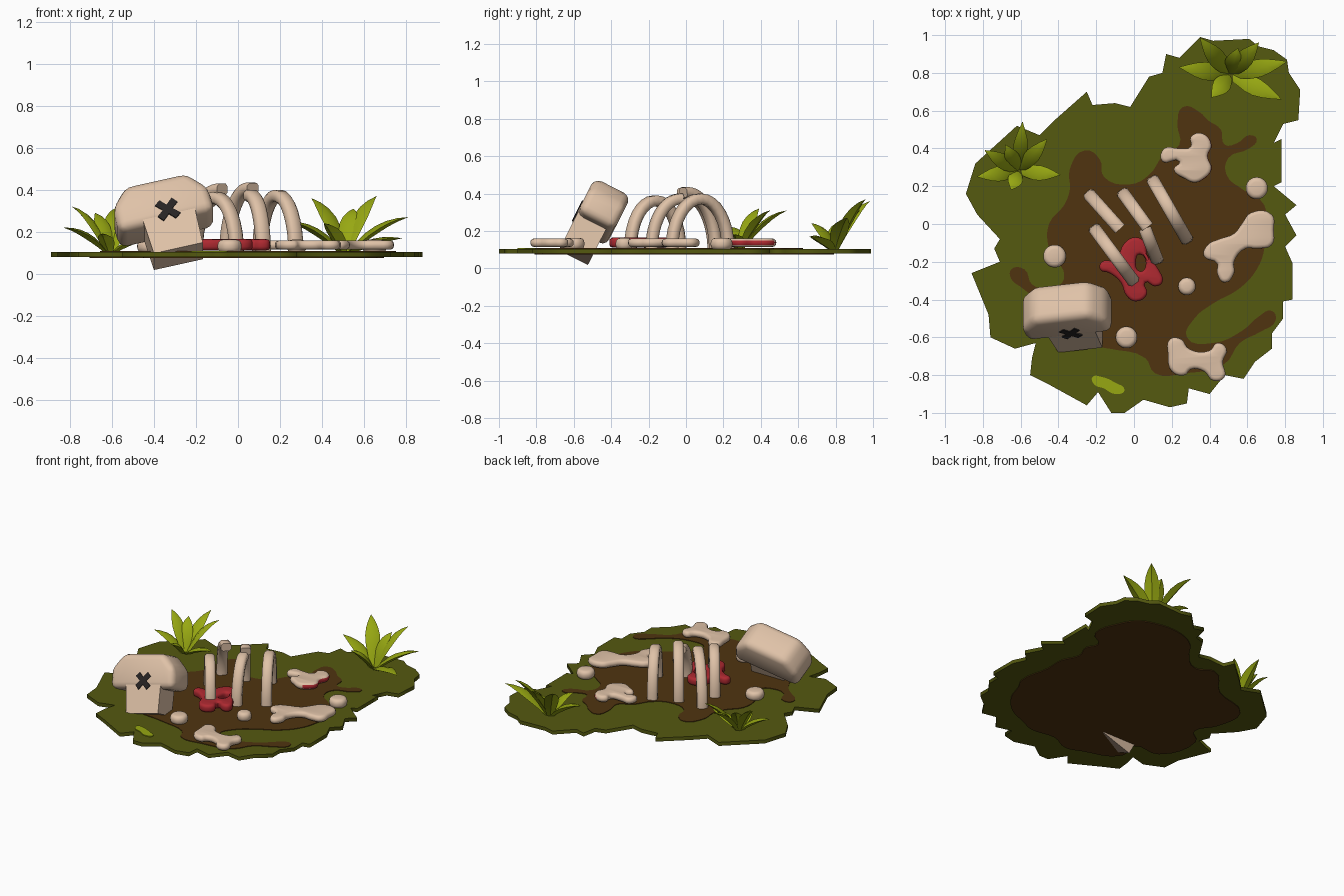
import bpy, bmesh, math
from mathutils import Vector, Matrix

if "Cube" in bpy.data.objects:
    bpy.data.objects.remove(bpy.data.objects["Cube"])


def material(name, rgb):
    m = bpy.data.materials.new(name)
    m.diffuse_color = (*rgb, 1)
    m.use_nodes = True
    m.node_tree.nodes["Principled BSDF"].inputs["Base Color"].default_value = m.diffuse_color
    return m


GRASS = material("grass_green", (0.09, 0.10, 0.005))
DIRT = material("dirt_brown", (0.08, 0.034, 0.005))
BONE = material("bone", (0.74, 0.54, 0.39))
MEAT = material("meat_red", (0.42, 0.022, 0.03))
LEAF = material("leaf_green", (0.31, 0.39, 0.006))
DARK = material("eye_dark", (0.02, 0.017, 0.017))


def finish(name, bm, mat, angle=None):
    bmesh.ops.remove_doubles(bm, verts=bm.verts, dist=1e-5)
    bmesh.ops.recalc_face_normals(bm, faces=bm.faces)
    me = bpy.data.meshes.new(name)
    bm.to_mesh(me)
    bm.free()
    me.materials.clear()
    me.materials.append(mat)
    for p in me.polygons:
        p.material_index = 0
    ob = bpy.data.objects.new(name, me)
    bpy.context.collection.objects.link(ob)
    if angle:
        bpy.ops.object.select_all(action='DESELECT')
        ob.select_set(True)
        bpy.context.view_layer.objects.active = ob
        bpy.ops.object.shade_smooth_by_angle(angle=math.radians(angle))
    return ob


def slab(name, outlines, z0, z1, mat, bevel=0.0, smooth=True, angle=None):
    """Filled outline (later outlines are holes) with thickness and rounded rim."""
    cu = bpy.data.curves.new(name, 'CURVE')
    cu.dimensions, cu.fill_mode, cu.resolution_u = '2D', 'BOTH', 4
    cu.extrude = (z1 - z0) / 2 - bevel
    cu.bevel_depth, cu.bevel_resolution, cu.offset = bevel, 2, -bevel
    for pts in outlines:
        s = cu.splines.new('BEZIER' if smooth else 'POLY')
        store = s.bezier_points if smooth else s.points
        store.add(len(pts) - 1)
        for p, (x, y) in zip(store, pts):
            if smooth:
                p.co = (x, y, 0)
                p.handle_left_type = p.handle_right_type = 'AUTO'
            else:
                p.co = (x, y, 0, 1)
        s.use_cyclic_u = True
    tmp = bpy.data.objects.new(name + "_tmp", cu)
    bpy.context.collection.objects.link(tmp)
    bpy.context.view_layer.update()
    me = bpy.data.meshes.new_from_object(tmp.evaluated_get(bpy.context.evaluated_depsgraph_get()))
    bm = bmesh.new()
    bm.from_mesh(me)
    bpy.data.objects.remove(tmp)
    bpy.data.curves.remove(cu)
    bpy.data.meshes.remove(me)
    bmesh.ops.translate(bm, verts=bm.verts, vec=(0, 0, (z0 + z1) / 2))
    return finish(name, bm, mat, angle)


def loft(name, rings, mat, angle):
    """Skin a list of equal-sized closed rings and cap the ends."""
    bm = bmesh.new()
    vs = [[bm.verts.new(p) for p in r] for r in rings]
    n = len(vs[0])
    for a, b in zip(vs, vs[1:]):
        for i in range(n):
            bm.faces.new((a[i], a[(i + 1) % n], b[(i + 1) % n], b[i]))
    bm.faces.new(vs[0])
    bm.faces.new(vs[-1])
    return finish(name, bm, mat, angle)


# Ragged grass disc
GROUND = [(.35, .99), (.42, .97), (.61, .98), (.66, .94), (.74, .92), (.81, .87), (.82, .8), (.88, .71),
          (.87, .55), (.79, .53), (.74, .43), (.78, .45), (.78, .33), (.78, .22), (.74, .2), (.86, .1),
          (.8, .05), (.86, -.06), (.8, -.12), (.84, -.21), (.84, -.4), (.79, -.41), (.79, -.5), (.73, -.58),
          (.73, -.66), (.64, -.73), (.58, -.82), (.48, -.8), (.4, -.9), (.29, -.87), (.28, -.95), (.19, -.97),
          (.05, -.93), (-.05, -1), (-.12, -1), (-.19, -.89), (-.25, -.96), (-.45, -.85), (-.55, -.8),
          (-.54, -.71), (-.52, -.63), (-.63, -.66), (-.76, -.6), (-.77, -.48), (-.86, -.26), (-.71, -.2),
          (-.74, -.13), (-.71, -.08), (-.83, .05), (-.89, .16), (-.84, .32), (-.62, .52), (-.5, .47),
          (-.42, .55), (-.25, .7), (-.22, .63), (-.1, .64), (-.02, .62), (.08, .78), (.15, .8), (.17, .9),
          (.24, .88)]
slab("ground", [GROUND], 0.08, 0.105, GRASS, smooth=False)
slab("ground_underside", [[(-.05 + (x + .05) * .8, -.05 + (y + .05) * .8) for x, y in GROUND[::2]]],
     0.075, 0.081, DIRT)

# Dirt patch on the grass
PATCH = [(.26, .62), (.35, .59), (.39, .55), (.46, .5), (.48, .42), (.55, .43), (.61, .47), (.65, .45),
         (.61, .4), (.5, .35), (.49, .26), (.58, .18), (.69, .1), (.69, -.13), (.65, -.24), (.56, -.34),
         (.42, -.42), (.32, -.5), (.28, -.6), (.42, -.63), (.58, -.56), (.66, -.49), (.73, -.46),
         (.75, -.51), (.67, -.57), (.56, -.63), (.48, -.74), (.27, -.79), (.11, -.79), (.06, -.71),
         (-.13, -.66), (-.4, -.6), (-.52, -.4), (-.59, -.34), (-.65, -.29), (-.65, -.24), (-.58, -.24),
         (-.54, -.32), (-.45, -.34), (-.37, -.29), (-.45, -.13), (-.45, 0), (-.37, .1), (-.34, .18),
         (-.34, .29), (-.26, .39), (-.18, .34), (-.16, .25), (-.02, .21), (.08, .26), (.16, .37),
         (.24, .42), (.23, .53)]
slab("dirt_patch", [PATCH], 0.104, 0.109, DIRT)

# Loose flat bones
slab("long_bone", [[(.62, .06), (.73, .05), (.74, -.03), (.73, -.11), (.65, -.13), (.59, -.13), (.53, -.2),
                    (.53, -.26), (.48, -.31), (.44, -.26), (.44, -.21), (.37, -.17), (.39, -.11),
                    (.45, -.08), (.53, -.05), (.57, 0)]], .115, .16, BONE, .02, angle=50)
slab("front_bone", [[(.19, -.61), (.25, -.61), (.29, -.66), (.4, -.67), (.44, -.63), (.49, -.66),
                     (.47, -.73), (.48, -.81), (.42, -.83), (.37, -.78), (.3, -.77), (.27, -.8),
                     (.2, -.78), (.18, -.69)]], .115, .16, BONE, .02, angle=50)
back = slab("back_bone", [[(.16, .4), (.24, .4), (.3, .41), (.3, .46), (.36, .48), (.41, .42), (.39, .36),
                           (.41, .29), (.37, .24), (.32, .22), (.27, .24), (.21, .29), (.24, .33),
                           (.15, .33)]], .115, .16, BONE, .02, angle=50)
back.data.materials.append(MEAT)
for p in back.data.polygons:  # raw meat left on one side
    if p.normal.x > 0.4 and abs(p.normal.z) < 0.5:
        p.material_index = 1

# Meat scrap with a gap
slab("meat", [[(.01, -.07), (.06, -.1), (.07, -.16), (.13, -.24), (.15, -.31), (.11, -.33), (.06, -.31),
               (.07, -.37), (.01, -.41), (-.04, -.38), (-.07, -.31), (-.13, -.26), (-.18, -.24),
               (-.17, -.2), (-.1, -.19), (-.05, -.1)],
              [(.03, -.16), (.06, -.23), (.03, -.25), (.01, -.2)]], .112, .165, MEAT, .018, angle=50)

# Round bone stubs
for i, (x, y, r) in enumerate([(.65, .19, .058), (-.42, -.17, .06), (.28, -.33, .046), (-.04, -.6, .057)]):
    ring = [(x + r * math.cos(a * math.pi / 4), y + r * math.sin(a * math.pi / 4)) for a in range(8)]
    slab(f"bone_stub_{i}", [ring], .1, .163, BONE, .025, angle=50)

# Fallen leaf
slab("fallen_leaf", [[(-.22, -.81), (-.17, -.81), (-.1, -.84), (-.05, -.88), (-.1, -.9), (-.16, -.87),
                      (-.21, -.85)]], .104, .11, LEAF)


# Ribs: elliptical arch between two ground points, swept through part of a half turn
def rib(name, p, q, height, a0=0, a1=180, w=.034, t=.028):
    p, q = Vector((*p, .1)), Vector((*q, .1))
    mid, axis = (p + q) / 2, (p - q) / 2
    d, up = axis.normalized(), Vector((0, 0, 1))
    side = d.cross(up)
    sec = [(1, .5), (.6, 1), (-.6, 1), (-1, .5), (-1, -.5), (-.6, -1), (.6, -1), (1, -.5)]
    rings = []
    for i in range(17):
        a = math.radians(a0 + (a1 - a0) * i / 16)
        c = mid + d * (axis.length - t) * math.cos(a) + up * (height - t) * math.sin(a)
        nrm = (d * math.cos(a) / axis.length + up * math.sin(a) / height).normalized()
        rings.append([c + side * u * w + nrm * v * t for u, v in sec])
    loft(name, rings, BONE, 50)


rib("rib_back_full", (.09, .25), (.29, -.1), .30)
rib("rib_front_full", (-.22, -.01), (.01, -.32), .29)
rib("rib_broken_left", (-.25, .17), (.09, -.21), .33, 0, 92)
rib("rib_broken_middle", (-.07, .18), (.19, -.18), .335, 0, 95)
rib("rib_broken_right", (.13, -.21), (-.01, .15), .30, 0, 92)

# Skull: rounded cranium, narrow jaw and a cross eye sharing one tilted frame
SKULL = (Matrix.Translation((-.335, -.575, .305)) @ Matrix.Rotation(math.radians(-27), 4, 'X')
         @ Matrix.Rotation(math.radians(-14), 4, 'Y'))


def skull_part(name, profile, y0, y1, mat, bevel=0, x_off=0):
    bm = bmesh.new()
    rings = [[bm.verts.new((x + x_off, y, z)) for x, z in profile] for y in (y0, y1)]
    n = len(profile)
    bm.faces.new(rings[0])
    bm.faces.new(rings[1])
    for i in range(n):
        bm.faces.new((rings[0][i], rings[0][(i + 1) % n], rings[1][(i + 1) % n], rings[1][i]))
    bmesh.ops.recalc_face_normals(bm, faces=bm.faces)
    if bevel:
        bmesh.ops.bevel(bm, geom=bm.edges[:], offset=bevel, segments=3, profile=.5, affect='EDGES')
    bm.transform(SKULL)
    finish(name, bm, mat, 35)


skull_part("cranium", [(-.235, -.05), (.235, -.05), (.235, .08), (.15, .178), (-.15, .178), (-.235, .08)],
           -.004, .215, BONE, .042, -.015)
skull_part("jaw", [(-.12, -.21), (.12, -.21), (.13, .02), (-.13, .02)], 0, .175, BONE)
cross = []
for k in range(4):
    for x, z in ((.02, .058), (-.016, .062), (-.017, .017)):
        a = k * math.pi / 2 + math.pi / 4
        cross.append((x * math.cos(a) - z * math.sin(a), x * math.sin(a) + z * math.cos(a)))
skull_part("eye_cross", cross, -.009, -.001, DARK)


# Plants: arching leaves with a folded cross-section
def leaf(name, base, tip, width):
    base, tip = Vector(base), Vector(tip)
    ctrl = base.lerp(tip, .45)
    ctrl.z = base.z + (tip.z - base.z) * .75 + .02
    flat = Vector((tip.x - base.x, tip.y - base.y, 0)).normalized()
    side = Vector((-flat.y, flat.x, 0))
    rings = []
    for i, k in enumerate((.45, .75, .97, 1, .8, .45, .03)):
        t = i / 6
        c = base * (1 - t) ** 2 + ctrl * 2 * t * (1 - t) + tip * t * t
        tan = ((ctrl - base) * (1 - t) + (tip - ctrl) * t).normalized()
        nrm = tan.cross(side)
        w = width * k / 2
        rings.append([c + side * w, c + nrm * w * .3, c - side * w, c - nrm * w * .45])
    loft(name, rings, LEAF, 40)


PLANTS = {"back_plant": ((.51, .79, .1), .095, [
              (.24, .83, .25), (.35, .985, .36), (.66, .96, .37), (.81, .86, .27),
              (.78, .66, .17), (.41, .67, .24), (.55, .93, .31)]),
          "left_plant": ((-.61, .28, .1), .08, [
              (-.83, .25, .22), (-.79, .39, .32), (-.59, .54, .31), (-.46, .45, .31),
              (-.39, .26, .18), (-.65, .18, .19), (-.68, .42, .29)])}
for pname, (root, width, tips) in PLANTS.items():
    for i, tip in enumerate(tips):
        start = Vector(root) + (Vector(tip) - Vector(root)) * .06
        leaf(f"{pname}_leaf_{i}", (start.x, start.y, .1), tip, width)
